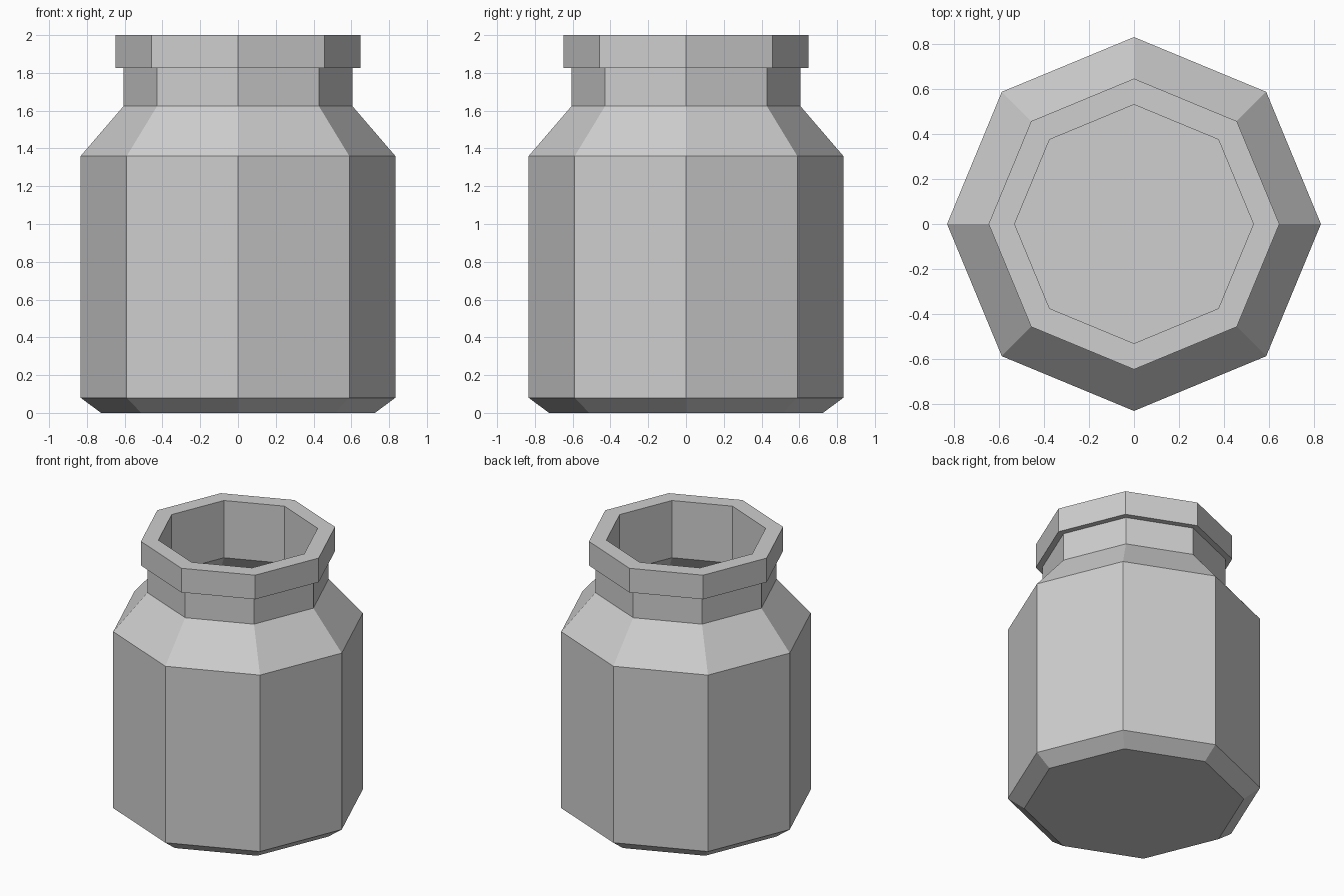
import bpy
import bmesh
from math import cos, sin, tau

cube = bpy.data.objects.get("Cube")
if cube:
    bpy.data.objects.remove(cube, do_unlink=True)

SIDES = 8

# Single plain grey material
grey = bpy.data.materials.new("light_grey")
grey.use_nodes = True
colour = (0.62, 0.62, 0.62, 1.0)
grey.diffuse_color = colour
grey.node_tree.nodes["Principled BSDF"].inputs["Base Color"].default_value = colour

# Profile (radius, height): outside from base to lip, then inside down to floor
outside = [(0.725, 0), (0.833, 0.08), (0.833, 1.36), (0.605, 1.625),
           (0.605, 1.825), (0.648, 1.825), (0.648, 2)]
inside = [(0.532, 2), (0.532, 1.585), (0.755, 1.325), (0.755, 0.12), (0.69, 0.07)]


def ring(bm, radius, z):
    return [bm.verts.new((radius * cos(tau * i / SIDES), radius * sin(tau * i / SIDES), z))
            for i in range(SIDES)]


def lathe(name, profile, material):
    """Revolve a profile into a faceted closed solid, capping both ends."""
    bm = bmesh.new()
    rings = [ring(bm, r, z) for r, z in profile]
    for low, high in zip(rings, rings[1:]):
        for i in range(SIDES):
            j = (i + 1) % SIDES
            bm.faces.new((low[i], low[j], high[j], high[i]))
    bm.faces.new(rings[0][::-1])
    bm.faces.new(rings[-1])
    bmesh.ops.recalc_face_normals(bm, faces=bm.faces)
    mesh = bpy.data.meshes.new(name)
    bm.to_mesh(mesh)
    bm.free()
    mesh.materials.append(material)
    obj = bpy.data.objects.new(name, mesh)
    bpy.context.collection.objects.link(obj)
    return obj


# Hollow open jar with chamfered base, sloped shoulder, neck and lip
lathe("jar", outside + inside, grey)
